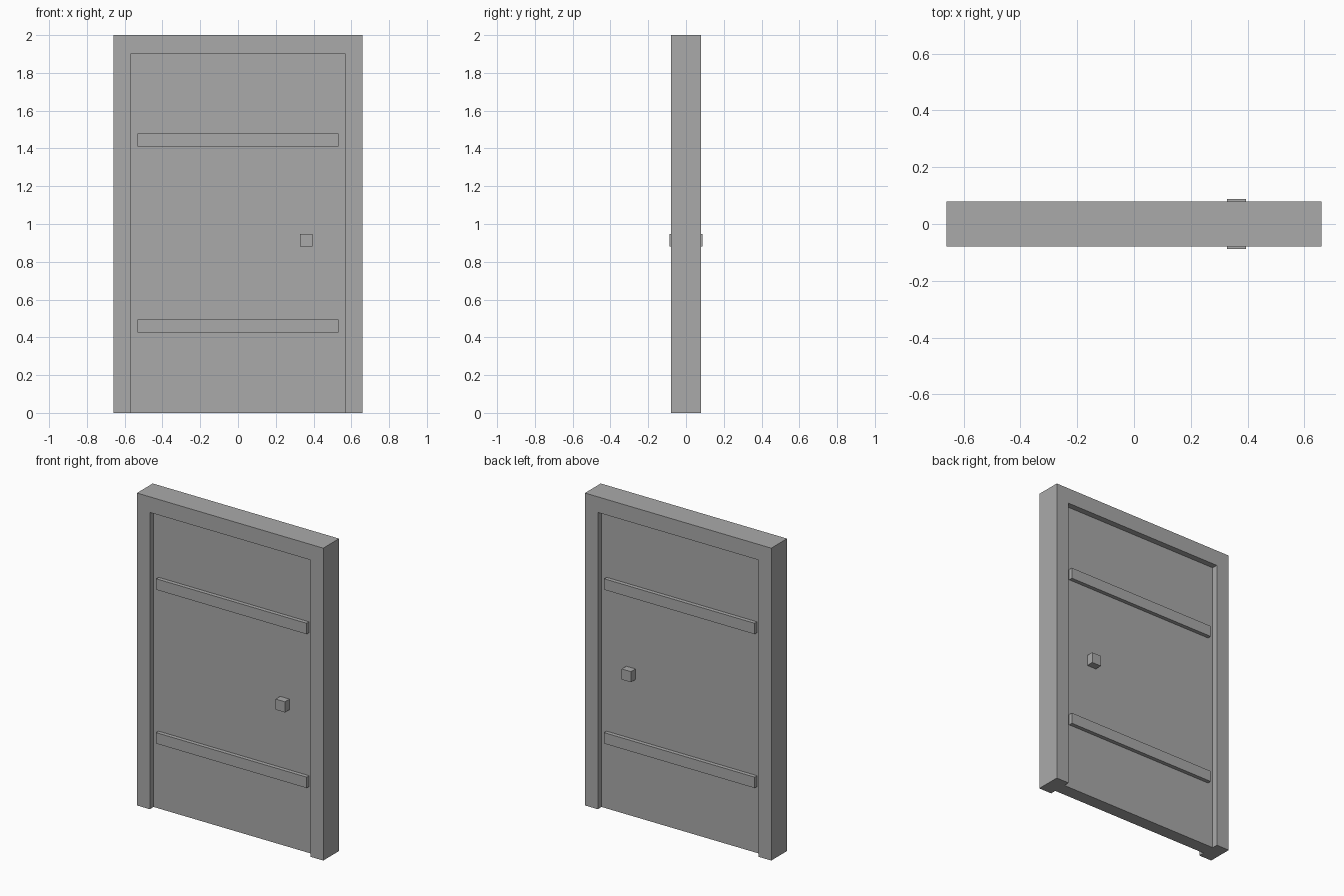
import bpy
import bmesh
from mathutils import Vector

cube = bpy.data.objects.get("Cube")
if cube:
    bpy.data.objects.remove(cube, do_unlink=True)

# Single flat grey
GREY = 0.4
grey = bpy.data.materials.new("plain grey")
grey.use_nodes = True
grey.diffuse_color = (GREY, GREY, GREY, 1)
grey.node_tree.nodes["Principled BSDF"].inputs["Base Color"].default_value = (GREY, GREY, GREY, 1)


def finish(name, bm):
    bmesh.ops.recalc_face_normals(bm, faces=bm.faces)
    mesh = bpy.data.meshes.new(name)
    bm.to_mesh(mesh)
    bm.free()
    mesh.materials.append(grey)
    obj = bpy.data.objects.new(name, mesh)
    bpy.context.collection.objects.link(obj)
    return obj


def box(name, low, high):
    low, high = Vector(low), Vector(high)
    bm = bmesh.new()
    bmesh.ops.create_cube(bm, size=1)
    bmesh.ops.scale(bm, vec=high - low, verts=bm.verts)
    bmesh.ops.translate(bm, vec=(low + high) / 2, verts=bm.verts)
    return finish(name, bm)


def extrude_profile(name, points, depth):
    bm = bmesh.new()
    face = bm.faces.new([bm.verts.new((x, -depth, z)) for x, z in points])
    result = bmesh.ops.extrude_face_region(bm, geom=[face])
    moved = [v for v in result["geom"] if isinstance(v, bmesh.types.BMVert)]
    bmesh.ops.translate(bm, vec=(0, 2 * depth, 0), verts=moved)
    return finish(name, bm)


OUTER, INNER, TOP, LINTEL = 0.66, 0.569, 2.0, 1.9
FRAME, PANEL, BAR, KNOB = 0.08, 0.042, 0.067, 0.088   # half depths

# Door frame: two jambs and a lintel in one arch-shaped profile
extrude_profile("door_frame", [
    (-OUTER, 0), (-OUTER, TOP), (OUTER, TOP), (OUTER, 0),
    (INNER, 0), (INNER, LINTEL), (-INNER, LINTEL), (-INNER, 0)], FRAME)

# Door leaf
box("door_panel", (-INNER, -PANEL, 0), (INNER, PANEL, LINTEL))

# Cross bars and knobs, on both faces of the leaf
for side, sign in (("front", -1), ("back", 1)):
    def on_face(name, x0, x1, z0, z1, reach):
        y0, y1 = sorted((sign * PANEL, sign * reach))
        box(f"{side}_{name}", (x0, y0, z0), (x1, y1, z1))

    for name, z in (("lower_bar", 0.425), ("upper_bar", 1.41)):
        on_face(name, -0.533, 0.533, z, z + 0.07, BAR)
    on_face("knob", 0.328, 0.394, 0.88, 0.948, KNOB)
